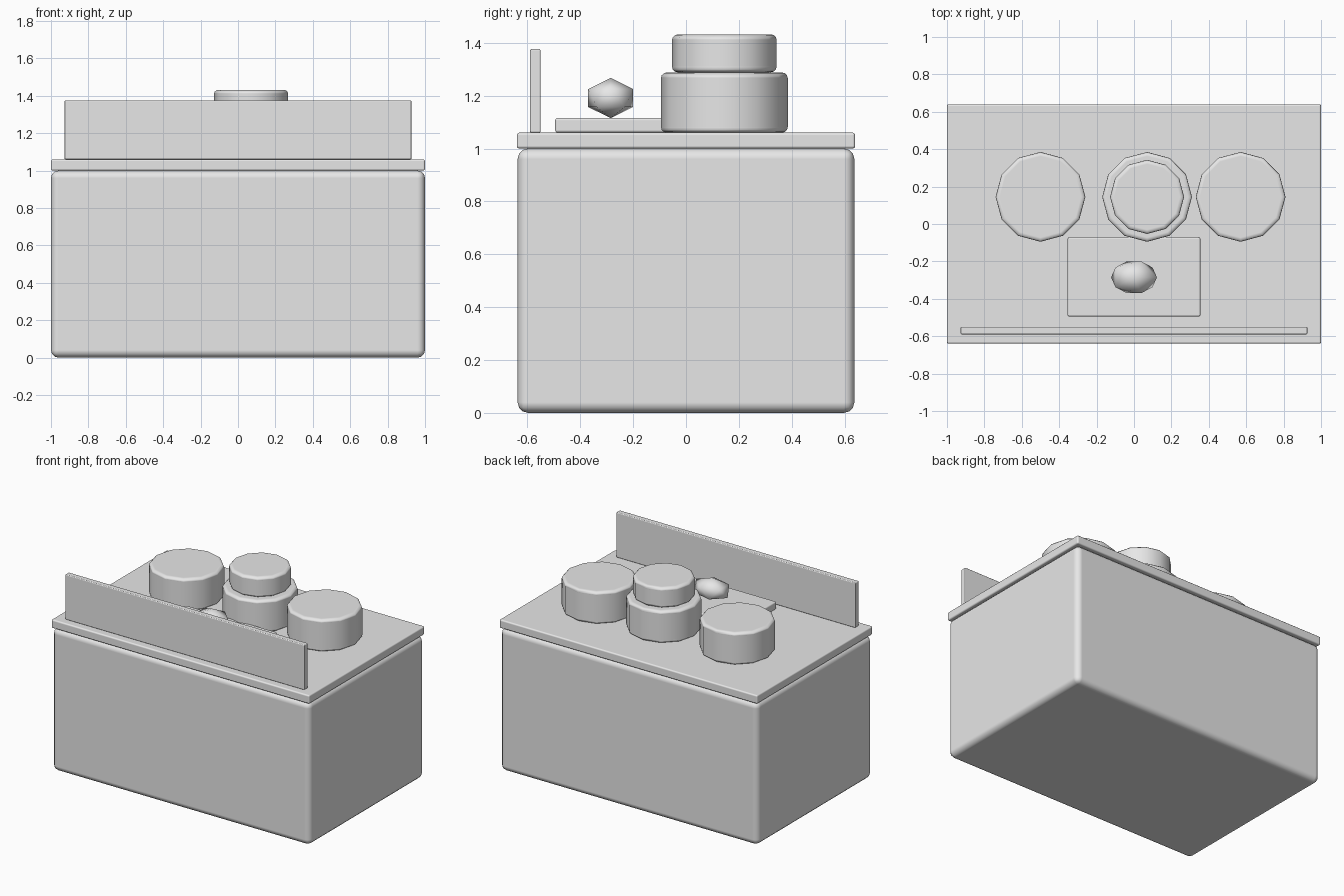
import bpy
import math

default_cube = bpy.data.objects.get("Cube")
if default_cube:
    bpy.data.objects.remove(default_cube, do_unlink=True)

GREY = (0.8, 0.8, 0.8, 1.0)
grey = bpy.data.materials.new("plain_grey")
grey.use_nodes = True
grey.diffuse_color = GREY
grey.node_tree.nodes["Principled BSDF"].inputs["Base Color"].default_value = GREY


def finish(obj, name, bevel=0.0, segments=3):
    """Name, colour, bevel and smooth a part."""
    obj.name = name
    obj.data.materials.append(grey)
    bpy.ops.object.transform_apply(location=False, rotation=True, scale=True)
    bpy.ops.object.shade_smooth()
    if bevel:
        mod = obj.modifiers.new("rounded_edges", "BEVEL")
        mod.width = bevel
        mod.segments = segments
        mod.limit_method = "ANGLE"
        mod.angle_limit = math.radians(40)
        mod.harden_normals = True
    return obj


def box(name, x, y, z, bevel):
    """Box spanning the (low, high) ranges x, y and z."""
    ranges = (x, y, z)
    bpy.ops.mesh.primitive_cube_add(size=1, location=[(a + b) / 2 for a, b in ranges])
    obj = bpy.context.object
    obj.scale = [b - a for a, b in ranges]
    return finish(obj, name, bevel)


def drum(name, x, radius, bottom, top):
    """Twelve-sided drum in the row at the back."""
    bpy.ops.mesh.primitive_cylinder_add(
        vertices=12, radius=radius, depth=top - bottom,
        location=(x, 0.145, (bottom + top) / 2))
    return finish(bpy.context.object, name, 0.022)


# Counter body and top
box("counter_body", (-1, 1), (-0.637, 0.637), (0, 1.0), 0.04)
box("counter_top", (-1, 1), (-0.64, 0.64), (1.0, 1.06), 0.01)

# Upright front panel and low board
box("front_panel", (-0.927, 0.927), (-0.59, -0.55), (1.06, 1.376), 0.006)
box("board", (-0.355, 0.355), (-0.495, -0.07), (1.06, 1.116), 0.01)

# Row of drums, with a smaller one stacked on the middle
for label, x in (("right", -0.5), ("middle", 0.07), ("left", 0.57)):
    drum(label + "_drum", x, 0.24, 1.06, 1.288)
drum("stacked_drum", 0.07, 0.198, 1.288, 1.432)

# Rounded lump on the board
bpy.ops.mesh.primitive_ico_sphere_add(subdivisions=1, radius=1, location=(0, -0.285, 1.191))
lump = bpy.context.object
lump.scale = (0.137, 0.1, 0.076)
finish(lump, "lump")
